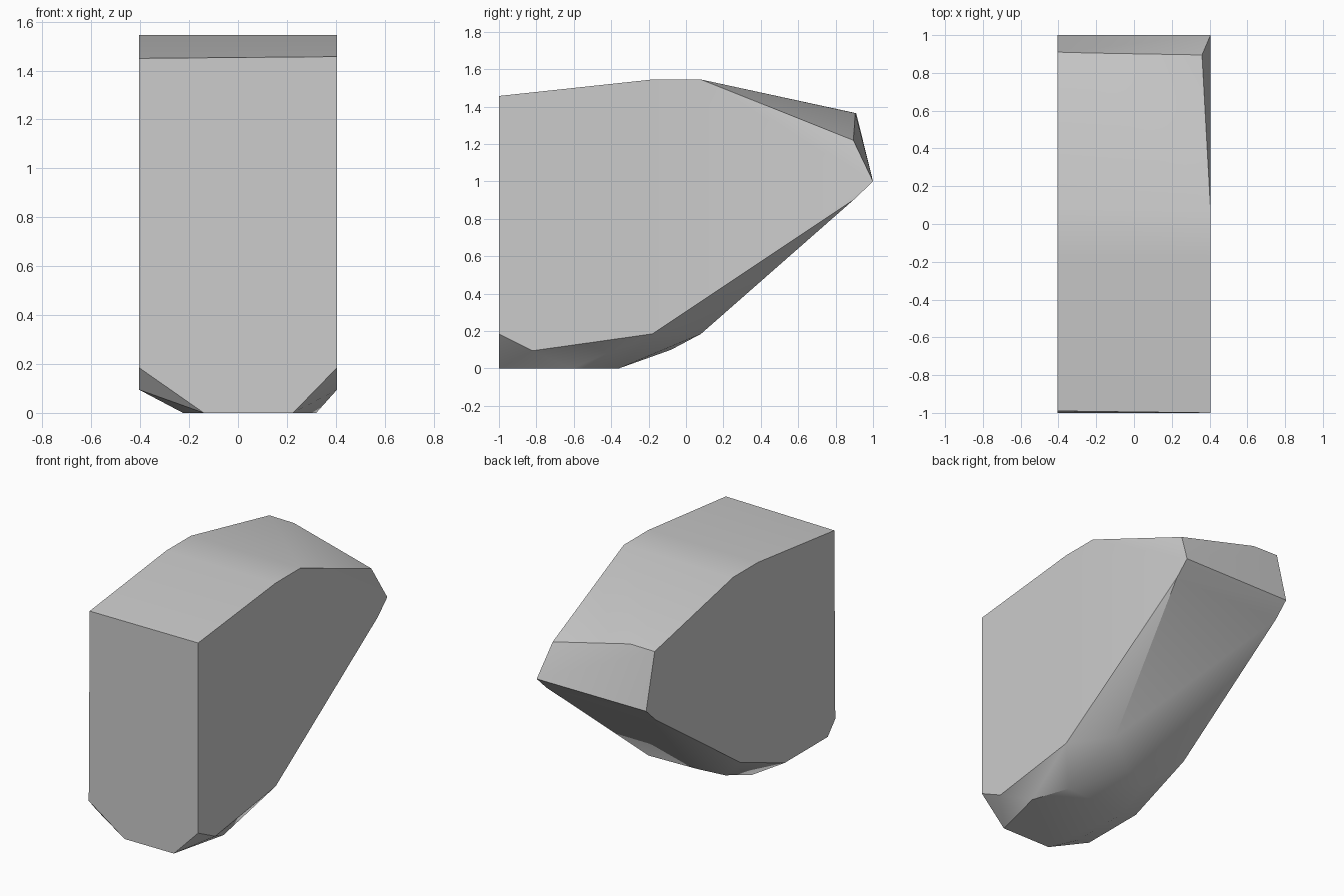
import bpy
import bmesh
import math

default_cube = bpy.data.objects.get("Cube")
if default_cube:
    bpy.data.objects.remove(default_cube, do_unlink=True)

HALF = 0.405  # half width of the block

# Side profiles as (y, z)
left_profile = [(-1, 1.457), (-0.18, 1.545), (0.08, 1.545), (1, 1), (0.9, 0.905),
                (-0.18, 0.185), (-0.82, 0.095), (-1, 0.185)]
right_profile = [(-0.99, 1.45), (-0.18, 1.545), (0.08, 1.545), (0.91, 1.365), (1, 1),
                 (0.9, 0.905), (0, 0.275), (-0.465, 0.095), (-0.92, 0.095), (-1, 0.185)]

# Flat underside outline as (x, y)
underside = [(-0.14, -1), (0.225, -1), (0.32, -0.61), (0.235, -0.36),
             (-0.225, -0.38), (-0.225, -0.82)]

# Corners between the sides: upper back, then lower back
back_corners = [(0.36, 0.895, 1.22), (-0.22, 0.905, 1.365),
                (0.22, 0.08, 0.185), (-0.02, -0.08, 0.1), (-0.2, -0.13, 0.085)]


def make_material(name, color):
    mat = bpy.data.materials.new(name)
    mat.use_nodes = True
    mat.diffuse_color = color
    for node in mat.node_tree.nodes:
        if node.type == 'BSDF_PRINCIPLED':
            node.inputs["Base Color"].default_value = color
    return mat


def make_hull(name, points, mat):
    """Wrap the points in a closed convex solid with merged flat faces."""
    bm = bmesh.new()
    for p in points:
        bm.verts.new(p)
    result = bmesh.ops.convex_hull(bm, input=bm.verts[:])
    loose = {g for key in ("geom_interior", "geom_unused") for g in result[key]
             if isinstance(g, bmesh.types.BMVert)}
    bmesh.ops.delete(bm, geom=list(loose), context='VERTS')
    bmesh.ops.dissolve_limit(bm, angle_limit=math.radians(1),
                             verts=bm.verts[:], edges=bm.edges[:])
    bmesh.ops.recalc_face_normals(bm, faces=bm.faces[:])
    mesh = bpy.data.meshes.new(name)
    bm.to_mesh(mesh)
    bm.free()
    mesh.materials.append(mat)
    obj = bpy.data.objects.new(name, mesh)
    bpy.context.collection.objects.link(obj)
    return obj


# Faceted block
points = [(HALF, y, z) for y, z in left_profile]
points += [(-HALF, y, z) for y, z in right_profile]
points += [(x, y, 0) for x, y in underside]
points += back_corners
block = make_hull("faceted_block", points, make_material("light_grey", (0.6, 0.6, 0.6, 1)))

# Soften shallow bends, keep hard edges
bpy.ops.object.select_all(action='DESELECT')
block.select_set(True)
bpy.context.view_layer.objects.active = block
bpy.ops.object.shade_smooth_by_angle(angle=math.radians(30))
